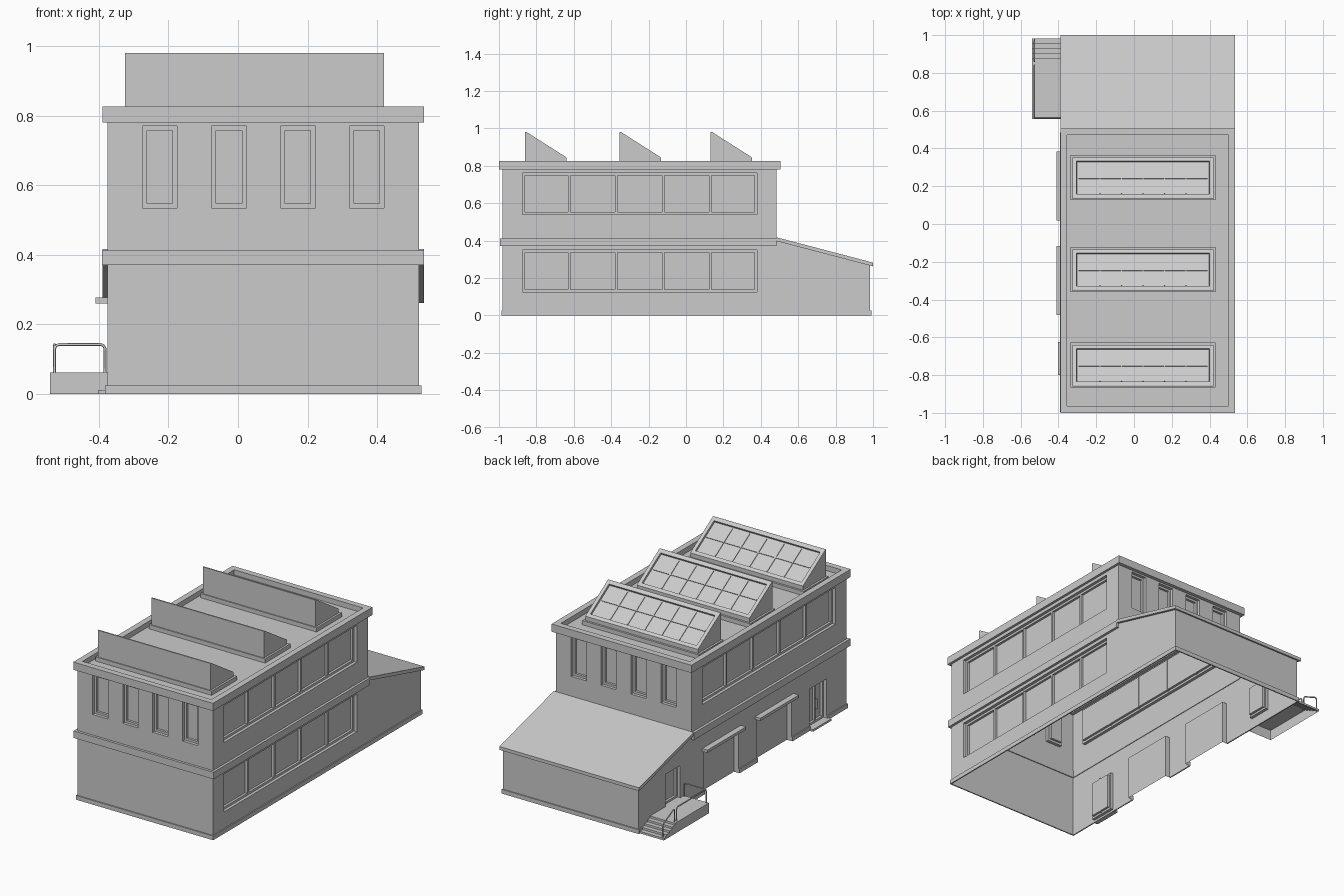
import bpy, bmesh
from mathutils import Vector

cube = bpy.data.objects.get("Cube")
if cube:
    bpy.data.objects.remove(cube, do_unlink=True)

GREY = (0.6, 0.6, 0.6, 1)
grey = bpy.data.materials.new("plain grey")
grey.use_nodes = True
grey.diffuse_color = GREY
grey.node_tree.nodes["Principled BSDF"].inputs["Base Color"].default_value = GREY

# Main wall planes
LEFT, RIGHT, FRONT, BACK, END = -0.375, 0.52, -0.98, 0.485, 0.985
FRAME_DEPTH, PANE_DEPTH = 0.018, 0.032


def finish(name, bm):
    bmesh.ops.recalc_face_normals(bm, faces=bm.faces)
    mesh = bpy.data.meshes.new(name)
    bm.to_mesh(mesh)
    bm.free()
    mesh.materials.append(grey)
    obj = bpy.data.objects.new(name, mesh)
    bpy.context.collection.objects.link(obj)
    return obj


def add_box(bm, x, y, z):
    verts = bmesh.ops.create_cube(bm, size=1)["verts"]
    for v in verts:
        v.co = [(a + b) / 2 + c * (b - a) for c, (a, b) in zip(v.co, (x, y, z))]


def boxes(name, items):
    bm = bmesh.new()
    for item in items:
        add_box(bm, *item)
    return finish(name, bm)


def add_prism(bm, profile, x0, x1):
    """Extrude a y-z profile along x."""
    face = bm.faces.new([bm.verts.new((x0, y, z)) for y, z in profile])
    out = bmesh.ops.extrude_face_region(bm, geom=[face])["geom"]
    for v in out:
        if isinstance(v, bmesh.types.BMVert):
            v.co.x = x1


def prism(name, profile, x0, x1):
    bm = bmesh.new()
    add_prism(bm, profile, x0, x1)
    return finish(name, bm)


def open_underside(obj):
    bm = bmesh.new()
    bm.from_mesh(obj.data)
    low = [f for f in bm.faces if f.normal.z < -0.9 and f.calc_center_median().z < 0.002]
    bmesh.ops.delete(bm, geom=low, context="FACES")
    bm.to_mesh(obj.data)
    bm.free()


# Openings: (wall, start, end, bottom, top, frame width)
openings = []
window_x = [-0.225, -0.026, 0.172, 0.37]
for x in window_x:
    for wall in ("front", "back"):
        openings.append((wall, x - 0.05, x + 0.05, 0.535, 0.77, 0.013))
strips = [("right", 0.54, 0.76), ("right", 0.125, 0.35), ("left", 0.54, 0.76)]
for wall, z0, z1 in strips:
    openings.append((wall, -0.875, 0.38, z0, z1, 0.013))
openings.append(("left", -0.79, -0.63, 0.012, 0.245, 0.012))
openings.append(("left", 0.59, 0.73, 0.062, 0.255, 0.012))
docks = [(0.04, 0.365), (-0.46, -0.135)]


def recess(wall, a, b, z0, z1, depth):
    """Box reaching from just outside a wall to a depth inside it."""
    plane = {"left": LEFT, "right": RIGHT, "front": FRONT, "back": BACK}[wall]
    inward = 1 if wall in ("left", "front") else -1
    span = tuple(sorted((plane - inward * 0.05, plane + inward * depth)))
    return (span, (a, b), (z0, z1)) if wall in ("left", "right") else ((a, b), span, (z0, z1))


# Walls of hall and lean-to, one shell with recessed openings
walls = prism("walls", [(FRONT, 0), (END, 0), (END, 0.268), (BACK, 0.402),
                        (BACK, 0.795), (FRONT, 0.795)], LEFT, RIGHT)
outer = [recess(w, a, b, z0, z1, FRAME_DEPTH) for w, a, b, z0, z1, t in openings]
outer += [recess("left", a, b, -0.1, 0.26, 0.03) for a, b in docks]
inner = [recess(w, a + t, b - t, z0 + t, z1 - t, PANE_DEPTH) for w, a, b, z0, z1, t in openings]
cutters = [boxes("frame_cutter", outer), boxes("pane_cutter", inner)]
for cutter in cutters:
    cutter.hide_render = True
    mod = walls.modifiers.new("openings", "BOOLEAN")
    mod.operation, mod.solver, mod.object = "DIFFERENCE", "EXACT", cutter
bpy.context.view_layer.update()
cut = bpy.data.meshes.new_from_object(walls.evaluated_get(bpy.context.evaluated_depsgraph_get()))
walls.modifiers.clear()
walls.data = cut
for cutter in cutters:
    bpy.data.objects.remove(cutter, do_unlink=True)
open_underside(walls)

# Bars between the panes of the long windows
bars = []
for wall, z0, z1 in strips:
    x = (RIGHT - 0.033, RIGHT - 0.016) if wall == "right" else (LEFT + 0.016, LEFT + 0.033)
    for i in range(1, 5):
        y = -0.875 + i * 0.251
        bars.append((x, (y - 0.006, y + 0.006), (z0 + 0.01, z1 - 0.01)))
boxes("window_bars", bars)

# Centre bar and handle of the double door
boxes("door_bar", [((LEFT + 0.018, LEFT + 0.033), (-0.715, -0.705), (0.02, 0.24)),
                   ((LEFT + 0.012, LEFT + 0.02), (-0.722, -0.718), (0.09, 0.15))])


def ring(name, x, y, z, wide, back=True):
    (x0, x1), (y0, y1) = x, y
    parts = [((x0, x0 + wide), y, z), ((x1 - wide, x1), y, z),
             ((x0 + wide, x1 - wide), (y0, y0 + wide), z)]
    if back:
        parts.append(((x0 + wide, x1 - wide), (y1 - wide, y1), z))
    return boxes(name, parts)


# Parapet and floor band
ring("parapet", (-0.39, 0.535), (-1, 0.506), (0.78, 0.826), 0.036)
ring("floor_band", (-0.391, 0.535), (-0.995, BACK), (0.37, 0.412), 0.02, back=False)

# Plinth, broken at the doors on the left
plinth = [((RIGHT, 0.527), (-0.987, 0.992), (0, 0.025)),
          ((LEFT, RIGHT), (-0.987, FRONT), (0, 0.025)),
          ((LEFT, RIGHT), (END, 0.992), (0, 0.025))]
for a, b in [(-0.987, -0.79), (-0.63, -0.46), (-0.135, 0.04), (0.365, 0.992)]:
    plinth.append(((-0.382, LEFT), (a, b), (0, 0.025)))
boxes("plinth", plinth)

# Lean-to roof
prism("lean_to_roof", [(BACK, 0.417), (1, 0.282), (1, 0.262), (BACK, 0.397)], -0.39, 0.535)

# Canopies over the dock doors and step at the double door
boxes("dock_canopies", [((-0.41, LEFT), (a - 0.022, b + 0.018), (0.26, 0.277)) for a, b in docks])
boxes("door_step", [((-0.403, LEFT), (-0.8, -0.625), (0, 0.012))])

# Landing with steps running down to the back
profile = [(0.555, 0), (0.555, 0.062), (0.875, 0.062)]
for i in range(4):
    y, z = 0.875 + i * 0.0265, 0.05 - i * 0.0125
    profile += [(y, z), (y + 0.0265, z)]
profile.append((0.981, 0))
open_underside(prism("landing_and_steps", profile, -0.54, LEFT))


def rail(name, foot_a, top_a, top_b, foot_b):
    """Bent pipe with cut corners."""
    fa, ta, tb, fb = map(Vector, (foot_a, top_a, top_b, foot_b))
    along = (tb - ta).normalized() * 0.012
    down = Vector((0, 0, -0.012))
    path = [fa, ta + down, ta + along * 0.3 + down * 0.3, ta + along,
            tb - along, tb - along * 0.3 + down * 0.3, tb + down, fb]
    curve = bpy.data.curves.new(name, "CURVE")
    curve.dimensions = "3D"
    curve.bevel_depth, curve.bevel_resolution = 0.004, 1
    curve.use_fill_caps = True
    spline = curve.splines.new("POLY")
    spline.points.add(len(path) - 1)
    for p, co in zip(spline.points, path):
        p.co = (*co, 1)
    curve.materials.append(grey)
    bpy.context.collection.objects.link(bpy.data.objects.new(name, curve))


RX, TOP, DECK = -0.527, 0.142, 0.06
rail("end_rail", (RX, 0.562, DECK), (RX, 0.562, TOP), (-0.382, 0.562, TOP), (-0.382, 0.562, DECK))
rail("side_rail", (RX, 0.562, DECK), (RX, 0.562, TOP), (RX, 0.842, TOP), (RX, 0.842, DECK))
rail("step_rail", (RX, 0.862, DECK), (RX, 0.862, TOP), (RX, 0.972, 0.088), (RX, 0.972, 0.0))

# Three roof lights, each a wedge on a kerb with a sunken glazed slope
for n, y in enumerate((-0.86, -0.355, 0.132), 1):
    boxes(f"roof_light_kerb_{n}", [((-0.337, 0.432), (y - 0.006, y + 0.232), (0.79, 0.82))])
    top, low = Vector((y + 0.008, 0.98)), Vector((y + 0.22, 0.845))
    wedge = [(y, 0.82), (y, 0.98), top, low, (y + 0.22, 0.82)]
    bm = bmesh.new()
    add_prism(bm, wedge, -0.325, 0.42)
    bmesh.ops.recalc_face_normals(bm, faces=bm.faces)
    slope = [f for f in bm.faces if f.normal.y > 0.3 and 0.3 < f.normal.z < 0.95]
    bmesh.ops.inset_individual(bm, faces=slope, thickness=0.03)
    bmesh.ops.inset_individual(bm, faces=slope, thickness=0.001, depth=-0.012)
    finish(f"roof_light_{n}", bm)

    direction = low - top
    normal = Vector((-direction.y, direction.x)).normalized()

    def bar(t0, t1):
        return [top + direction * t + normal * d
                for t, d in ((t0, -0.013), (t1, -0.013), (t1, -0.008), (t0, -0.008))]

    bm = bmesh.new()
    add_prism(bm, bar(0.49, 0.51), -0.295, 0.39)
    for i in range(1, 6):
        x = -0.295 + i * 0.685 / 6
        add_prism(bm, bar(0.12, 0.88), x - 0.0025, x + 0.0025)
    finish(f"roof_light_bars_{n}", bm)
